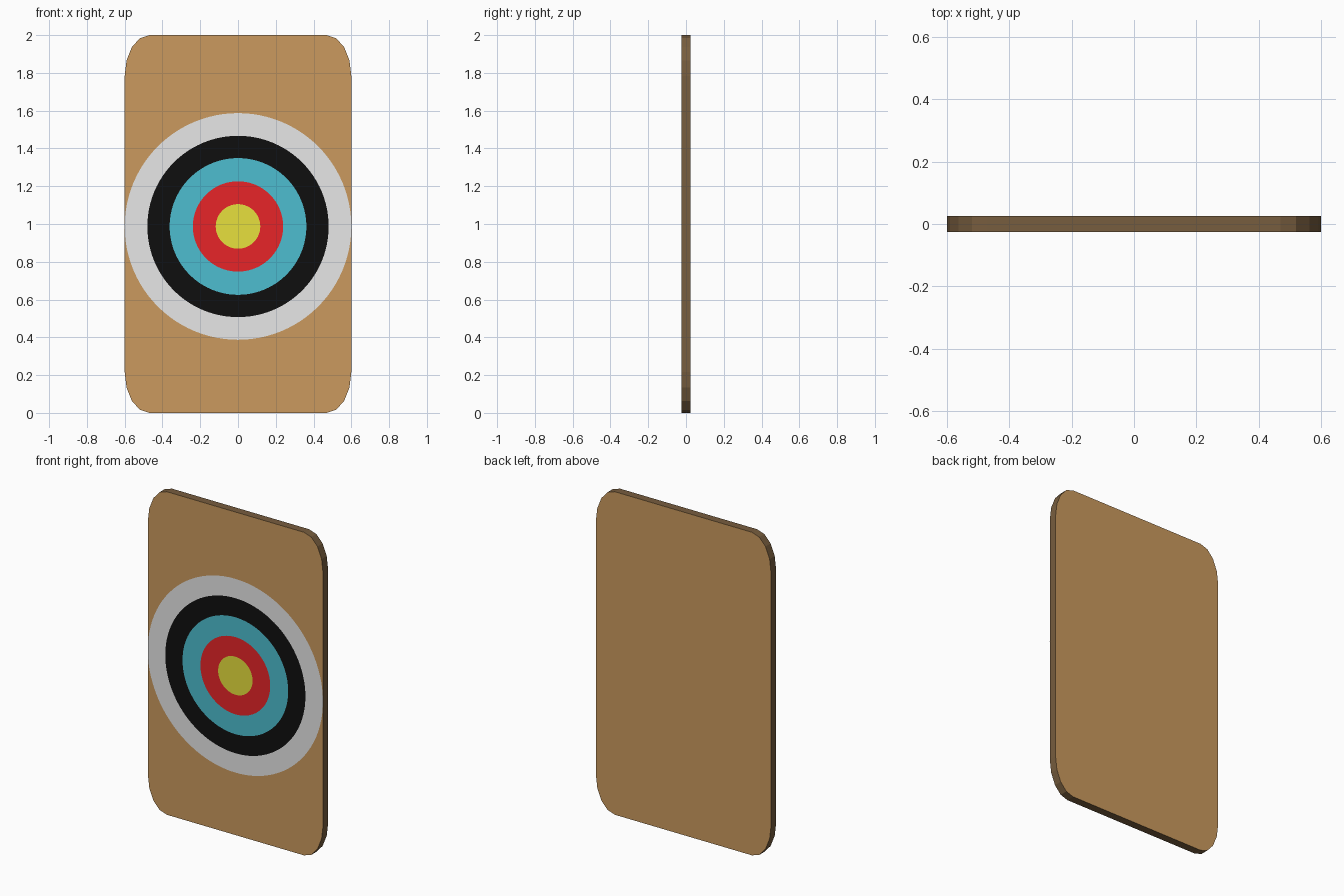
import bpy, bmesh, math

if "Cube" in bpy.data.objects:
    bpy.data.objects.remove(bpy.data.objects["Cube"])


def material(name, r, g, b):
    """Flat colour given as 0-255 display values, stored as linear."""
    def lin(c):
        c /= 255
        return c / 12.92 if c <= 0.04045 else ((c + 0.055) / 1.055) ** 2.4
    m = bpy.data.materials.new(name)
    m.diffuse_color = (lin(r), lin(g), lin(b), 1)
    m.use_nodes = True
    m.node_tree.nodes["Principled BSDF"].inputs["Base Color"].default_value = m.diffuse_color
    return m


def finish(name, bm, mats):
    mesh = bpy.data.meshes.new(name)
    bm.to_mesh(mesh)
    bm.free()
    for m in mats:
        mesh.materials.append(m)
    obj = bpy.data.objects.new(name, mesh)
    bpy.context.collection.objects.link(obj)
    return obj


wood = material("light wood", 203, 154, 94)
edge = material("dark wood edge", 119, 93, 62)
yellow = material("yellow", 240, 233, 64)
red = material("red", 242, 39, 43)
blue = material("light blue", 77, 190, 208)
black = material("black", 15, 15, 15)
white = material("white", 242, 242, 242)

# Board: upright slab with stretched round corners of four facets each
HALF_W, HALF_H, HALF_T = 0.6, 1.0, 0.025
RX, RZ, STEPS = 0.13, 0.217, 4
outline = []
for corner, (sx, sz) in enumerate([(1, 1), (-1, 1), (-1, -1), (1, -1)]):
    for i in range(STEPS + 1):
        a = math.pi / 2 * (corner + i / STEPS)
        outline.append((sx * (HALF_W - RX) + RX * math.cos(a),
                        HALF_H + sz * (HALF_H - RZ) + RZ * math.sin(a)))
bm = bmesh.new()
front = bm.faces.new([bm.verts.new((x, -HALF_T, z)) for x, z in outline])
ext = bmesh.ops.extrude_face_region(bm, geom=[front], use_keep_orig=True)
bmesh.ops.translate(bm, vec=(0, 2 * HALF_T, 0),
                    verts=[v for v in ext["geom"] if isinstance(v, bmesh.types.BMVert)])
bmesh.ops.recalc_face_normals(bm, faces=bm.faces)
# broad faces are light, the rim is dark
for f in bm.faces:
    f.material_index = 0 if abs(f.normal.y) > 0.9 else 1
finish("target_board", bm, [wood, edge])

# Painted target: concentric rings just in front of the board
CENTRE_Z, SIDES, Y = 0.987, 96, -HALF_T - 0.001
radii = [0.118, 0.239, 0.362, 0.48, 0.6]
bm = bmesh.new()
loops = []
for r in radii:
    loops.append([bm.verts.new((r * math.cos(2 * math.pi * i / SIDES), Y,
                                CENTRE_Z + r * math.sin(2 * math.pi * i / SIDES)))
                  for i in range(SIDES)])
bm.faces.new(loops[0])
for k in range(1, len(loops)):
    inner, outer = loops[k - 1], loops[k]
    for i in range(SIDES):
        j = (i + 1) % SIDES
        f = bm.faces.new((inner[i], outer[i], outer[j], inner[j]))
        f.material_index = k
# face every ring towards the front
for f in bm.faces:
    f.normal_update()
    if f.normal.y > 0:
        f.normal_flip()
finish("target_rings", bm, [yellow, red, blue, black, white])
